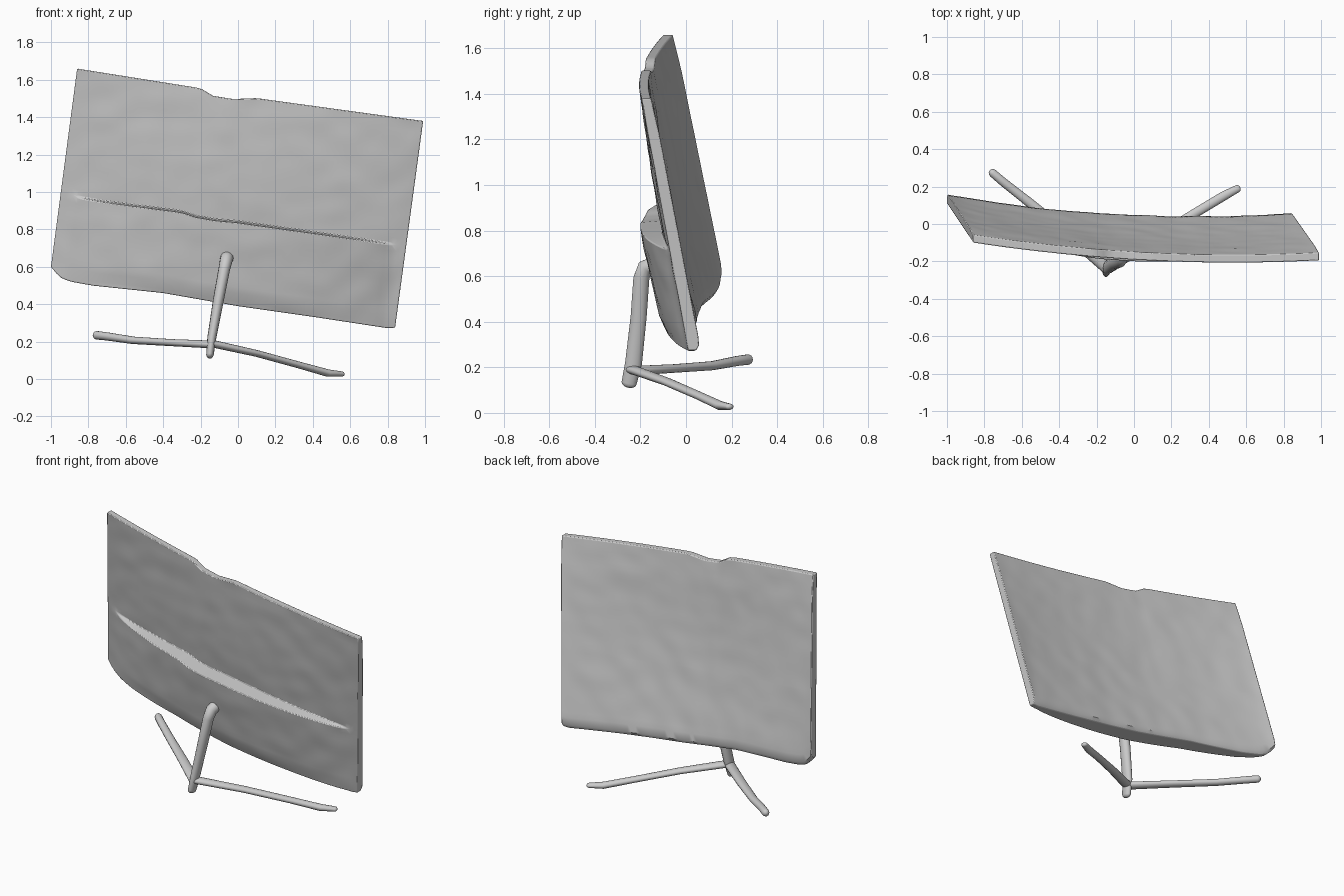
import bpy, bmesh, math
from mathutils import Vector, noise

if "Cube" in bpy.data.objects:
    bpy.data.objects.remove(bpy.data.objects["Cube"])


def finish(name, bm, angle=40):
    bmesh.ops.recalc_face_normals(bm, faces=bm.faces)
    me = bpy.data.meshes.new(name)
    bm.to_mesh(me)
    bm.free()
    ob = bpy.data.objects.new(name, me)
    bpy.context.collection.objects.link(ob)
    bpy.ops.object.select_all(action='DESELECT')
    bpy.context.view_layer.objects.active = ob
    ob.select_set(True)
    bpy.ops.object.shade_smooth_by_angle(angle=math.radians(angle))
    return ob


def poly(points, u):
    """Piecewise linear lookup of a tuple of values."""
    for a, b in zip(points, points[1:]):
        if u <= b[0]:
            f = (u - a[0]) / (b[0] - a[0])
            return [p + (q - p) * f for p, q in zip(a[1:], b[1:])]
    return list(points[-1][1:])


# Panel outline: (u, x, z) along the top edge and the bottom edge
TOP = [(0, -.86, 1.66), (.355, -.20, 1.555), (.39, -.135, 1.515), (.45, -.03, 1.497),
       (.52, .1, 1.502), (1, .99, 1.38)]
BOTTOM = [(0, -1.0, .60), (.025, -.955, .545), (.055, -.90, .522), (.12, -.78, .50),
          (.33, -.40, .46), (.55, 0, .39), (.77, .42, .33), (.97, .80, .272), (1, .84, .275)]


def panel_point(u, v, back, ledge):
    tx, tz = poly(TOP, u)
    bx, bz = poly(BOTTOM, u)
    x, z = bx + (tx - bx) * v, bz + (tz - bz) * v
    bow = 4 * u * (1 - u)
    y_top = -.10 - .095 * u - .047 * bow
    y_bot = .11 - .10 * u - .055 * bow
    y = y_bot + (y_top - y_bot) * v - .022 * bow * math.sin(math.pi * v)
    if back:
        y += poly([(0, .035), (.02, .052), (.06, .056), (.85, .05), (1, .042)], v)[0]
    elif ledge:
        # Lower front box, deepest in the middle and vanishing at both ends
        s = min(1, abs((u - .5) / .46))
        y -= .105 * (1 - s ** 2) ** .8 * poly([(0, .85), (.06, 1), (1, 1)], v)[0]
    edge = min(u, v, 1 - u, 1 - v)
    if edge > .01:
        y += .004 * noise.noise(Vector((x * 7, z * 9, 5 * back)))
    return x, y, z


# Curved screen panel: matching front and back grids joined by a rim
N = 64
us = [i / N for i in range(N + 1)]
LEDGE = .395
low = [0, .02, .06] + [.06 + (LEDGE - .06) * i / 12 for i in range(1, 13)]
high = [LEDGE + .008 + (1 - LEDGE - .008) * i / 22 for i in range(23)]
rows = [(v, True) for v in low] + [(v, False) for v in high]
bm = bmesh.new()
sides = []
for back in (0, 1):
    sides.append([[bm.verts.new(panel_point(u, v, back, l)) for u in us] for v, l in rows])
for g in sides:
    for r0, r1 in zip(g, g[1:]):
        for i in range(N):
            bm.faces.new((r0[i], r0[i + 1], r1[i + 1], r1[i]))


def border(g):
    return g[0][:-1] + [r[-1] for r in g[:-1]] + g[-1][:0:-1] + [r[0] for r in g[:0:-1]]


f, b = border(sides[0]), border(sides[1])
for i in range(len(f)):
    j = (i + 1) % len(f)
    bm.faces.new((f[i], f[j], b[j], b[i]))
panel = finish("screen_panel", bm)
bev = panel.modifiers.new("soft_rim", 'BEVEL')
bev.width = .007
bev.segments = 2
bev.angle_limit = math.radians(50)


def bar(name, stations, side, n=14):
    """Loft ellipses (point, half width along side, half depth) with rounded ends."""
    st = [(Vector(p), a, d) for p, a, d in stations]

    def cap(end, inner):
        p, a, d = end
        out = (p - inner[0]).normalized() * min(a, d)
        return [(p + out * math.sin(t), a * math.cos(t), d * math.cos(t)) for t in (.5, 1.0, 1.4)]

    st = cap(st[0], st[1])[::-1] + st + cap(st[-1], st[-2])
    bm = bmesh.new()
    rings = []
    for i, (p, a, d) in enumerate(st):
        t = (st[min(i + 1, len(st) - 1)][0] - st[max(i - 1, 0)][0]).normalized()
        w = (Vector(side) - t * t.dot(Vector(side))).normalized()
        h = t.cross(w)
        rings.append([bm.verts.new(p + w * a * math.cos(k * math.tau / n) + h * d * math.sin(k * math.tau / n))
                      for k in range(n)])
    for r0, r1 in zip(rings, rings[1:]):
        for k in range(n):
            bm.faces.new((r0[k], r0[(k + 1) % n], r1[(k + 1) % n], r1[k]))
    bm.faces.new(rings[0])
    bm.faces.new(rings[-1])
    return finish(name, bm, 60)


# Leaning post whose top bends back into the panel
bar("stand_post", [((-.15, -.25, .13), .02, .034), ((-.14, -.23, .22), .024, .038),
                   ((-.105, -.208, .42), .029, .036), ((-.073, -.196, .59), .031, .036),
                   ((-.062, -.18, .638), .034, .035), ((-.058, -.14, .652), .036, .036),
                   ((-.057, -.08, .655), .036, .034)], (1, 0, 0))

# Two splayed legs running back from the foot of the post
bar("left_leg", [((-.145, -.235, .185), .032, .021), ((-.36, -.05, .195), .029, .019),
                 ((-.56, .115, .207), .025, .02), ((-.70, .225, .228), .023, .022),
                 ((-.755, .272, .234), .022, .023)], (.64, .77, 0))
bar("right_leg", [((-.14, -.235, .19), .032, .02), ((.10, -.085, .137), .028, .018),
                  ((.33, .06, .074), .025, .018), ((.48, .15, .032), .025, .02),
                  ((.555, .19, .027), .02, .014)], (-.53, .85, 0))
